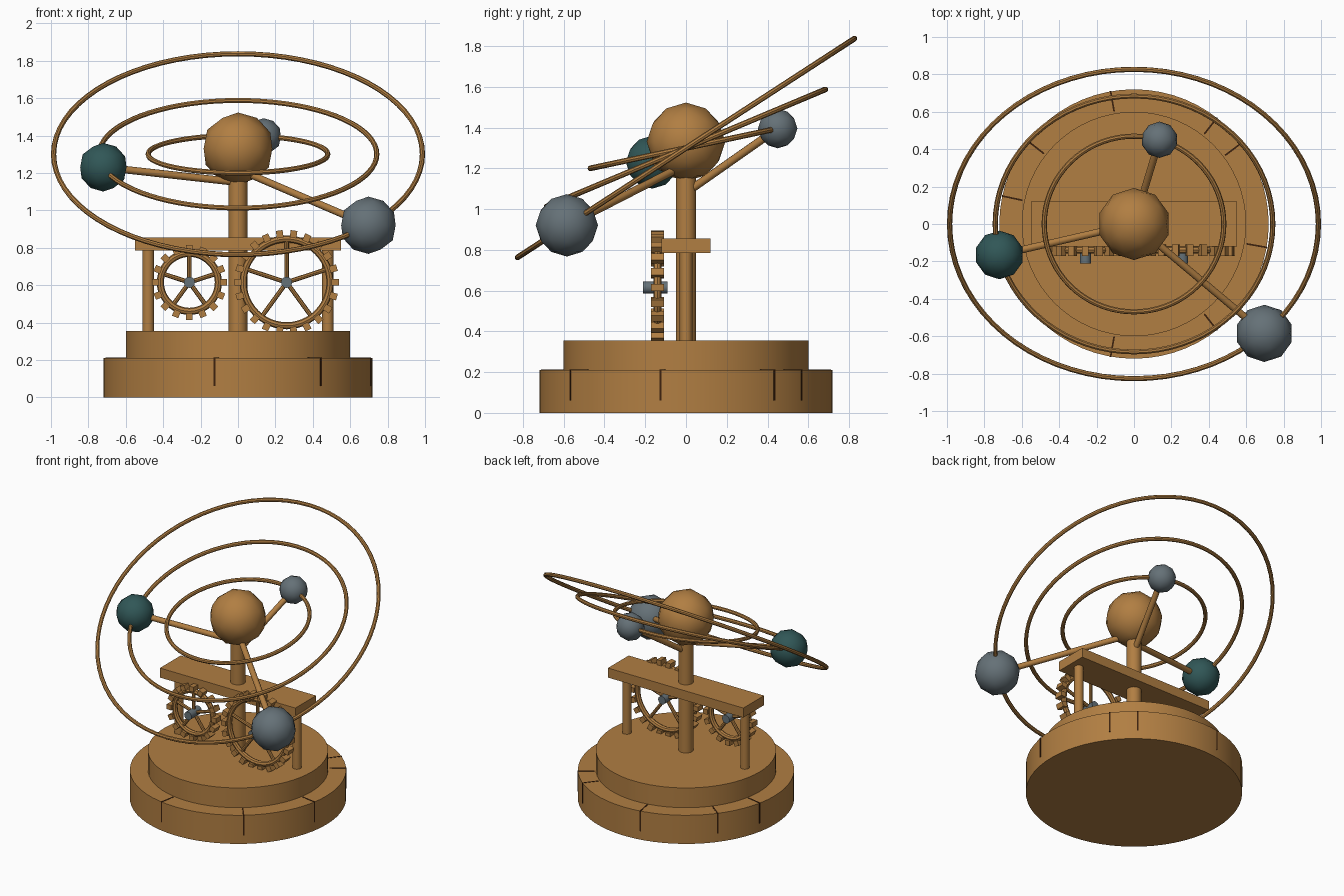
import bpy, bmesh, math
from mathutils import Matrix, Vector

if "Cube" in bpy.data.objects:
    bpy.data.objects.remove(bpy.data.objects["Cube"])


def mat(name, rgb):
    m = bpy.data.materials.new(name)
    m.diffuse_color = (*rgb, 1)
    m.use_nodes = True
    m.node_tree.nodes["Principled BSDF"].inputs["Base Color"].default_value = m.diffuse_color
    return m


BRONZE = mat("bronze", (0.44, 0.21, 0.055))
STEEL = mat("grey_steel", (0.13, 0.165, 0.185))
TEAL = mat("dark_teal", (0.03, 0.095, 0.095))
DARK = mat("dark_brown", (0.045, 0.015, 0.004))


def finish(name, bm, material, smooth=True):
    me = bpy.data.meshes.new(name)
    bmesh.ops.recalc_face_normals(bm, faces=bm.faces)
    bm.to_mesh(me)
    bm.free()
    me.materials.append(material)
    ob = bpy.data.objects.new(name, me)
    bpy.context.collection.objects.link(ob)
    if smooth:
        bpy.ops.object.select_all(action='DESELECT')
        ob.select_set(True)
        bpy.context.view_layer.objects.active = ob
        bpy.ops.object.shade_smooth_by_angle(angle=math.radians(40))
    return ob


def add_rod(bm, a, b, r, seg=12):
    a, b = Vector(a), Vector(b)
    rot = (b - a).to_track_quat('Z', 'Y').to_matrix().to_4x4()
    bmesh.ops.create_cone(bm, cap_ends=True, segments=seg, radius1=r, radius2=r,
                          depth=(b - a).length,
                          matrix=Matrix.Translation((a + b) / 2) @ rot)


def add_box(bm, size, matrix):
    bmesh.ops.create_cube(bm, size=1, matrix=matrix @ Matrix.Diagonal((*size, 1)))


def add_torus(bm, R, r, matrix, seg=64, sides=8):
    rows = []
    for i in range(seg):
        t = 2 * math.pi * i / seg
        row = []
        for j in range(sides):
            p = 2 * math.pi * j / sides
            d = R + r * math.cos(p)
            row.append(bm.verts.new(matrix @ Vector(
                (d * math.cos(t), d * math.sin(t), r * math.sin(p)))))
        rows.append(row)
    for i in range(seg):
        for j in range(sides):
            n, k = (i + 1) % seg, (j + 1) % sides
            bm.faces.new((rows[i][j], rows[n][j], rows[n][k], rows[i][k]))


def rod(name, a, b, r, material, seg=12):
    bm = bmesh.new()
    add_rod(bm, a, b, r, seg)
    return finish(name, bm, material)


def ball(name, centre, r, material):
    bm = bmesh.new()
    bmesh.ops.create_icosphere(bm, subdivisions=2, radius=r,
                               matrix=Matrix.Translation(centre))
    return finish(name, bm, material)


# stepped base and central column
rod("lower_base", (0, 0, 0), (0, 0, 0.21), 0.72, BRONZE, 64)
rod("upper_base", (0, 0, 0.21), (0, 0, 0.355), 0.60, BRONZE, 64)
rod("column", (0, 0, 0.35), (0, 0, 1.25), 0.05, BRONZE, 16)

# dark cracks in the rim of the lower base
bm = bmesh.new()
for deg in (-100, -52, -10, 37, 52, 100, 142, 168):
    m = Matrix.Rotation(math.radians(deg), 4, 'Z') @ Matrix.Translation((0.666, 0, 0.137))
    add_box(bm, (0.112, 0.009, 0.15), m)
finish("base_cracks", bm, DARK, False)

# bridge with two posts
bm = bmesh.new()
add_box(bm, (1.1, 0.24, 0.07), Matrix.Translation((0, 0, 0.82)))
finish("bridge", bm, BRONZE, False)
for side, x in (("left", -0.48), ("right", 0.48)):
    rod(side + "_post", (x, 0, 0.35), (x, 0, 0.79), 0.031, BRONZE)


# spoked gears in the xz plane
def gear(name, x, rim, outer, teeth):
    c = Vector((x, -0.14, 0.615))
    bm = bmesh.new()
    upright = Matrix.Translation(c) @ Matrix.Rotation(math.pi / 2, 4, 'X')
    add_torus(bm, rim, 0.019, upright, 48, 8)
    for i in range(teeth):
        m = upright @ Matrix.Rotation(2 * math.pi * i / teeth, 4, 'Z') \
            @ Matrix.Translation(((rim + outer) / 2 + 0.004, 0, 0))
        add_box(bm, (outer - rim - 0.008, 0.036, 0.062), m)
    for i in range(5):
        t = math.pi / 2 + 2 * math.pi * i / 5
        add_rod(bm, c, c + rim * Vector((math.cos(t), 0, math.sin(t))), 0.012, 8)
    finish(name, bm, BRONZE)
    rod(name + "_hub", c + Vector((0, -0.07, 0)), c + Vector((0, 0.05, 0)), 0.03, STEEL)


gear("small_gear", -0.26, 0.155, 0.20, 16)
gear("large_gear", 0.26, 0.232, 0.28, 22)

# central sun
ball("sun", (0, 0, 1.33), 0.193, BRONZE)

# tilted orbit rings, each with a planet and its arm
for name, R, tilt, angle, r, arm_z, material in (
        ("inner", 0.48, 12, 73.5, 0.097, 1.08, STEEL),
        ("middle", 0.742, 22.8, 194, 0.13, 1.15, TEAL),
        ("outer", 0.986, 33, -45, 0.153, 1.22, STEEL)):
    m = Matrix.Translation((0, 0, 1.3)) @ Matrix.Rotation(math.radians(tilt), 4, 'X')
    bm = bmesh.new()
    add_torus(bm, R, 0.014, m, 72, 8)
    finish(name + "_ring", bm, BRONZE)
    a = math.radians(angle)
    p = m @ Vector((R * math.cos(a), R * math.sin(a), 0))
    rod(name + "_arm", (0, 0, arm_z), p, 0.02, BRONZE, 10)
    ball(name + "_planet", p, r, material)
